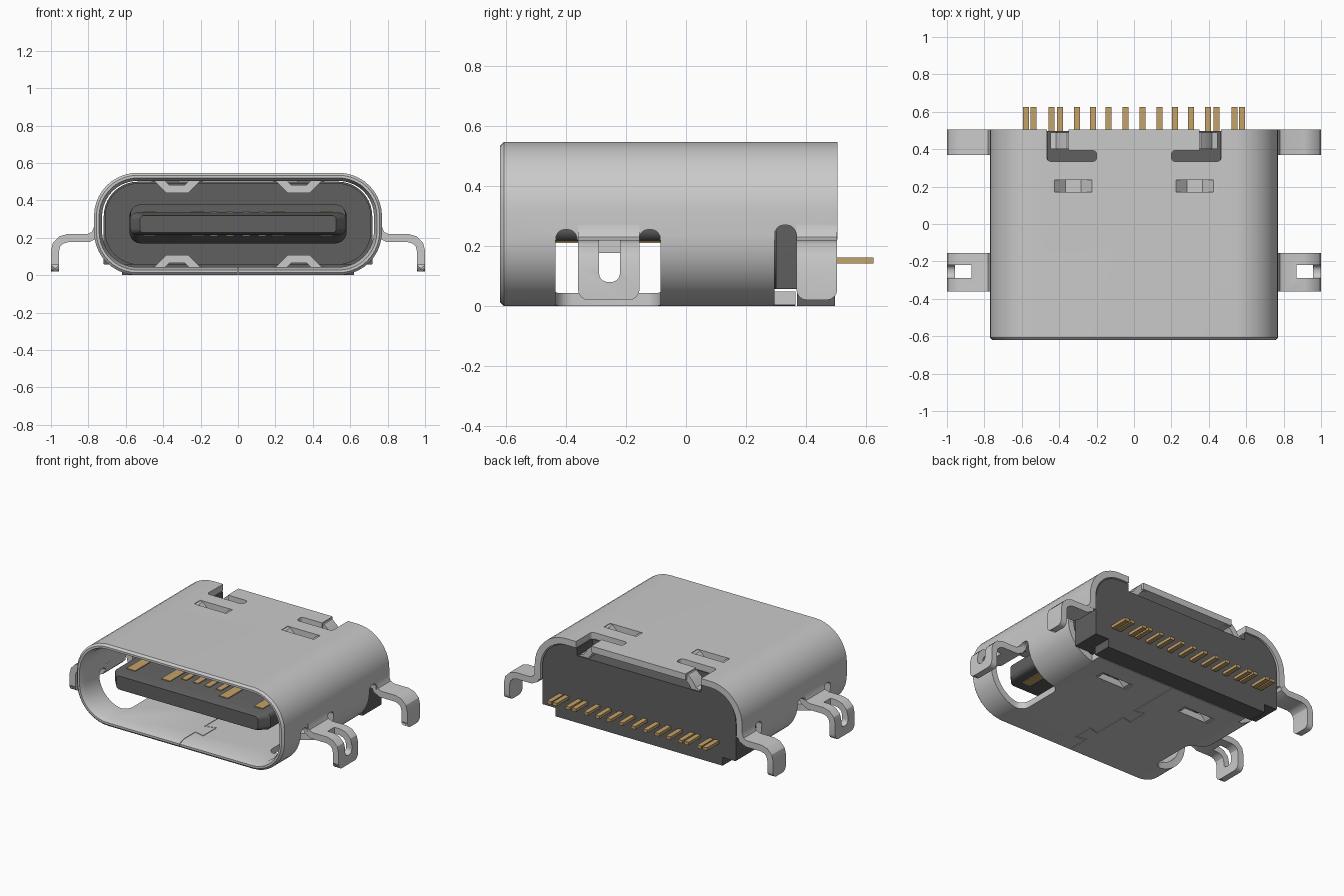
import bpy, bmesh, math
from mathutils import Vector

if "Cube" in bpy.data.objects:
    bpy.data.objects.remove(bpy.data.objects["Cube"])


def material(name, rgb):
    m = bpy.data.materials.new(name)
    m.use_nodes = True
    m.diffuse_color = (*rgb, 1)
    m.node_tree.nodes["Principled BSDF"].inputs["Base Color"].default_value = (*rgb, 1)
    return m


STEEL = material("light steel", (0.59, 0.59, 0.59))
PLASTIC = material("dark plastic", (0.115, 0.115, 0.115))
GOLD = material("gold contacts", (0.55, 0.36, 0.14))
H = 0.547  # shell height


def finish(bm, name, mat):
    bmesh.ops.recalc_face_normals(bm, faces=bm.faces)
    me = bpy.data.meshes.new(name)
    bm.to_mesh(me)
    bm.free()
    ob = bpy.data.objects.new(name, me)
    bpy.context.collection.objects.link(ob)
    if mat:
        me.materials.append(mat)
    return ob


def box(name, x, y, z, mat=None, axis=None, r=0.0):
    """Box from three ranges; edges along one axis can be rounded."""
    bm = bmesh.new()
    bmesh.ops.create_cube(bm, size=1)
    for v in bm.verts:
        v.co = [(a[0] + a[1]) / 2 + c * (a[1] - a[0]) for c, a in zip(v.co, (x, y, z))]
    if axis is not None:
        es = [e for e in bm.edges if abs((e.verts[0].co - e.verts[1].co).normalized()[axis]) > 0.9]
        bmesh.ops.bevel(bm, geom=es, offset=r, segments=5, profile=0.5, affect='EDGES')
    return finish(bm, name, mat)


def ring(hw, z0, z1, r, rb=None, n=10):
    """Rounded rectangle in x and z; rb is the lower corner radius."""
    rb = r if rb is None else rb
    pts = []
    for sx, sz, a0, rad in ((1, 1, 0, r), (-1, 1, 90, r), (-1, -1, 180, rb), (1, -1, 270, rb)):
        cx, cz = sx * (hw - rad), (z1 - rad if sz > 0 else z0 + rad)
        for i in range(n + 1):
            a = math.radians(a0 + 90 * i / n)
            pts.append((cx + rad * math.cos(a), cz + rad * math.sin(a)))
    return pts


def loft(name, sections, mat, loop=False):
    """Join rounded rectangles (y, ring arguments) into a solid or a tube."""
    bm = bmesh.new()
    rings = [[bm.verts.new((x, s[0], z)) for x, z in ring(*s[1:])] for s in sections]
    pairs = list(zip(rings, rings[1:])) + ([(rings[-1], rings[0])] if loop else [])
    for a, b in pairs:
        for i in range(len(a)):
            j = (i + 1) % len(a)
            bm.faces.new((a[i], a[j], b[j], b[i]))
    if not loop:
        bm.faces.new(rings[0])
        bm.faces.new(rings[-1])
    return finish(bm, name, mat)


def ribbon(name, path, t, span, mat=None, flat=False, foot=0.0):
    """Mitred sheet strip of thickness t along a path in xz (or xy when flat)."""
    p = [Vector(q) for q in path]
    dirs = [(b - a).normalized() for a, b in zip(p, p[1:])]
    left, right = [], []
    for q, d0, d1 in zip(p, dirs[:1] + dirs, dirs + dirs[-1:]):
        d = (d0 + d1).normalized()
        off = Vector((-d.y, d.x)) * t / 2 / d.dot(d1)
        left.append(q + off)
        right.append(q - off)
    bm = bmesh.new()
    (a, b), (c, d) = [[[bm.verts.new((q.x, q.y, s) if flat else (q.x, s, q.y)) for q in edge]
                       for edge in (left, right)] for s in span]
    for i in range(len(p) - 1):
        for u, v in ((a, b), (c, d), (a, c), (b, d)):
            bm.faces.new((u[i], u[i + 1], v[i + 1], v[i]))
    for i in (0, -1):
        bm.faces.new((a[i], b[i], d[i], c[i]))
    if foot:
        es = [e for e in bm.edges if all(v.co.z < 0.03 for v in e.verts)
              and abs(e.verts[0].co.y - e.verts[1].co.y) < 0.01]
        bmesh.ops.bevel(bm, geom=es, offset=foot, segments=4, profile=0.5, affect='EDGES')
    return finish(bm, name, mat)


def area(me):
    return sum(p.area for p in me.polygons)


def cut(ob, cutters):
    """Subtract cutters one by one, keeping only results that hold together."""
    for c in cutters:
        for solver in ('EXACT', 'MANIFOLD'):
            m = ob.modifiers.new("cut", 'BOOLEAN')
            m.object, m.operation, m.solver = c, 'DIFFERENCE', solver
            dg = bpy.context.evaluated_depsgraph_get()
            me = bpy.data.meshes.new_from_object(ob.evaluated_get(dg))
            ob.modifiers.clear()
            if 0.7 < area(me) / area(ob.data) < 1.3:
                ob.data = me
                break
        bpy.data.objects.remove(c)


def side(s, a, b):
    return tuple(sorted((s * a, s * b)))


smooth = []

# Shell: rounded tube with a chamfered mouth
shell = loft("shell", [(-0.62, 0.757, 0.013, H - 0.013, 0.22), (-0.607, 0.77, 0, H, 0.232),
                       (0.505, 0.77, 0, H, 0.232), (0.505, 0.727, 0.043, H - 0.043, 0.19),
                       (-0.575, 0.727, 0.043, H - 0.043, 0.19),
                       (-0.62, 0.743, 0.027, H - 0.027, 0.206)], STEEL, loop=True)
cutters = [box("cutter", (-0.9, 0.9), (0.365, 0.6), (-0.1, 0.115))]
for s in (-1, 1):
    # Openings left by the folded-out legs, with relief notches
    cutters.append(box("cutter", side(s, 0.52, 0.95), (-0.435, -0.085), (-0.1, 0.22), None, 2, 0.06))
    for y in (-0.434, -0.156):
        cutters.append(box("cutter", side(s, 0.6, 0.96), (y, y + 0.07), (0.125, 0.255), None, 0, 0.03))
    cutters.append(box("cutter", side(s, 0.58, 0.95), (0.295, 0.61), (-0.11, 0.221)))
    cutters.append(box("cutter", side(s, 0.6, 0.96), (0.296, 0.366), (0.125, 0.27), None, 0, 0.03))
    # L-shaped slots beside the rear top tab
    cutters.append(box("cutter", side(s, 0.2, 0.465), (0.335, 0.392), (0.4, 0.7), None, 2, 0.02))
    cutters.append(box("cutter", side(s, 0.35, 0.464), (0.36, 0.6), (0.41, 0.71)))
    # Slits for the pressed springs
    for z in ((-0.1, 0.1), (0.45, 0.65)):
        cutters.append(box("cutter", side(s, 0.205, 0.445), (0.17, 0.235), z))
# Dovetailed seam along the bottom
cutters.append(ribbon("cutter", [(0, -0.65), (0, -0.45), (0.07, -0.47), (0.07, -0.33), (0, -0.35),
                                 (0, -0.1), (-0.07, -0.12), (-0.07, 0.02), (0, 0), (0, 0.4)],
                      0.004, (-0.05, 0.06), flat=True))
cut(shell, cutters)
smooth.append(shell)

# Legs, springs and rear tab ends
leg_path = [(0.748, 0.275), (0.75, 0.25), (0.765, 0.215), (0.8, 0.198), (0.91, 0.198),
            (0.945, 0.188), (0.97, 0.163), (0.978, 0.13), (0.978, 0.02)]
spring_path = [(0.19, 0.523), (0.215, 0.52), (0.275, 0.46), (0.375, 0.46), (0.435, 0.52), (0.46, 0.523)]
tab_path = [(0.31, 0.523), (0.35, 0.518), (0.375, 0.495), (0.405, 0.45), (0.44, 0.44)]
for s, w in ((1, "left"), (-1, "right")):
    path = [(s * x, z) for x, z in leg_path]
    front = ribbon(f"front_leg_{w}", path, 0.043, (-0.36, -0.155), STEEL, foot=0.035)
    cut(front, [box("cutter", side(s, 0.87, 1.1), (-0.29, -0.22), (0.08, 0.4), None, 0, 0.03)])
    rear = ribbon(f"rear_leg_{w}", path, 0.043, (0.368, 0.504), STEEL, foot=0.035)
    tab = ribbon(f"rear_tab_end_{w}", [(s * x, z) for x, z in tab_path], 0.04, (0.4, 0.49), STEEL)
    smooth += [front, rear, tab]
    for lvl, f in (("top", lambda z: z), ("bottom", lambda z: H - z)):
        ribbon(f"{lvl}_spring_{w}", [(s * x, f(z)) for x, z in spring_path], 0.043, (0.17, 0.235), STEEL)

# Plastic insulator: front wall, rear body with a top recess, and base
smooth.append(loft("insulator_wall", [(0.25, 0.712, 0.056, 0.491, 0.18), (0.31, 0.712, 0.056, 0.491, 0.18)], PLASTIC))
body = loft("insulator_body", [(0.3, 0.718, 0.056, 0.5, 0.185, 0.004), (0.497, 0.718, 0.056, 0.5, 0.185, 0.004)], PLASTIC)
cut(body, [box("cutter", (-0.46, 0.46), (0.335, 0.6), (0.45, 0.7))])
smooth.append(body)
box("insulator_base", (-0.62, 0.62), (0.37, 0.497), (0, 0.1), PLASTIC)

# Tongue with a tapered tip and a thicker root
smooth.append(loft("tongue", [(-0.54, 0.525, 0.227, 0.318, 0.02), (-0.48, 0.578, 0.215, 0.335, 0.04),
                              (0.27, 0.578, 0.215, 0.335, 0.04)], PLASTIC))
smooth.append(loft("tongue_root", [(0.03, 0.575, 0.212, 0.377, 0.05), (0.1, 0.58, 0.17, 0.377, 0.06),
                                   (0.27, 0.58, 0.17, 0.377, 0.06)], PLASTIC))

# Contact strips on both faces of the tongue
for i, (x, w, y) in enumerate(((0.473, 0.065, -0.46), (0.215, 0.065, -0.46), (0.129, 0.04, -0.39), (0.043, 0.04, -0.39))):
    for s in (-1, 1):
        for lvl, z in (("top", 0.334), ("bottom", 0.21)):
            box(f"{lvl}_contact_{i}_{'left' if s > 0 else 'right'}",
                (s * x - w / 2, s * x + w / 2), (y, 0.06), (z, z + 0.006), GOLD)

# Solder pins at the back
for i, x in enumerate((0.045, 0.136, 0.22, 0.305, 0.395, 0.44, 0.537, 0.578)):
    for s in (-1, 1):
        box(f"pin_{i}_{'left' if s > 0 else 'right'}",
            (s * x - 0.016, s * x + 0.016), (0.45, 0.625), (0.142, 0.162), GOLD)

bpy.ops.object.select_all(action='DESELECT')
for ob in smooth:
    ob.select_set(True)
bpy.context.view_layer.objects.active = shell
bpy.ops.object.shade_smooth_by_angle(angle=math.radians(30))
